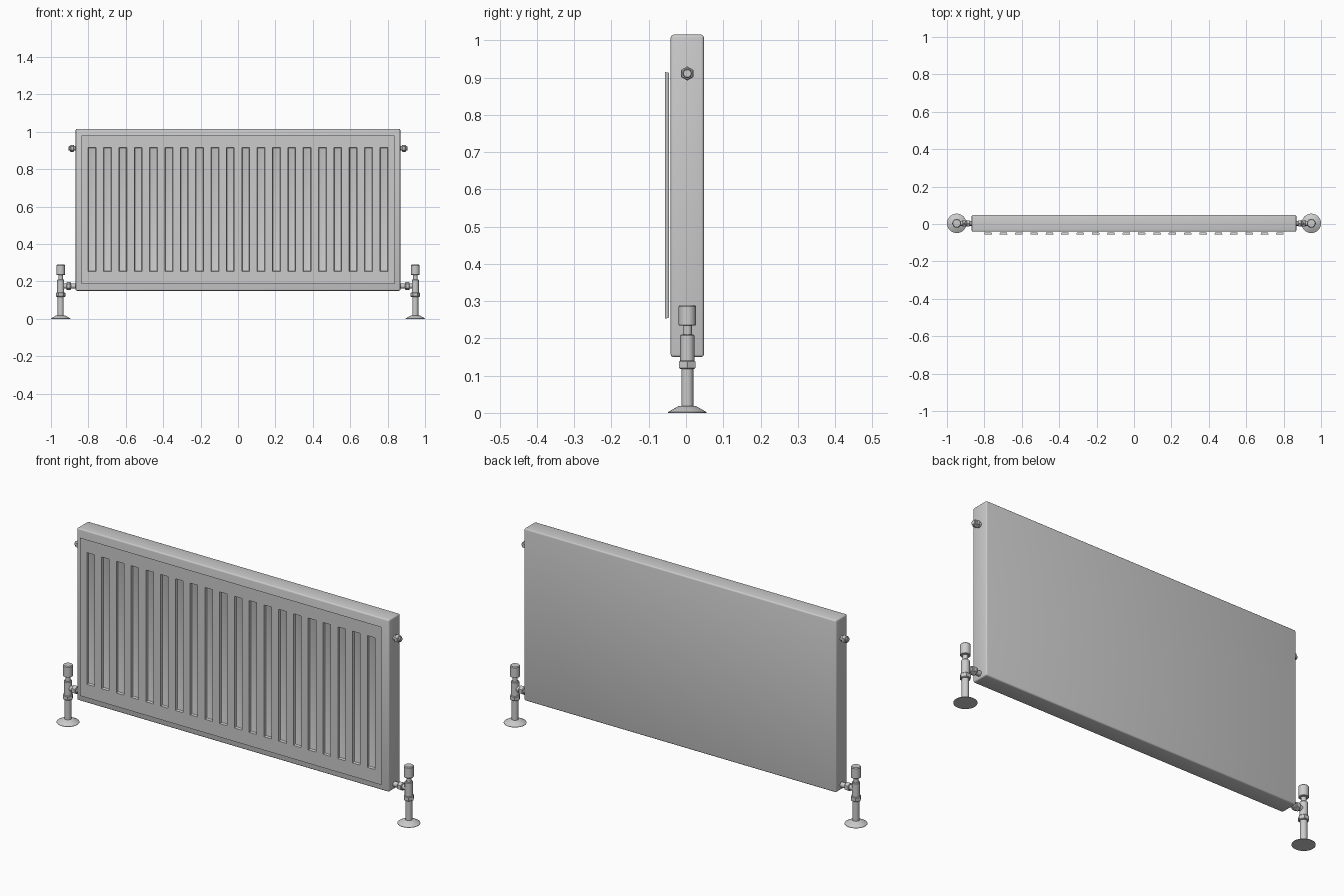
import bpy, bmesh, math
from mathutils import Matrix, Vector

if "Cube" in bpy.data.objects:
    bpy.data.objects.remove(bpy.data.objects["Cube"])

YC = 0.0035  # centre line of body and valves


def finish(bm, name, smooth=True):
    me = bpy.data.meshes.new(name)
    bm.to_mesh(me)
    bm.free()
    if smooth:
        me.shade_smooth()
        me.set_sharp_from_angle(angle=math.radians(30))
    ob = bpy.data.objects.new(name, me)
    bpy.context.collection.objects.link(ob)
    return ob


def lathe(name, profile, origin, axis=(0, 0, 1), sides=24):
    """Closed solid of revolution from (radius, height) pairs."""
    bm = bmesh.new()
    rings = [[bm.verts.new((r * math.cos(2 * math.pi * i / sides),
                            r * math.sin(2 * math.pi * i / sides), h))
              for i in range(sides)] for r, h in profile]
    for a, b in zip(rings, rings[1:]):
        for i in range(sides):
            j = (i + 1) % sides
            bm.faces.new((a[i], a[j], b[j], b[i]))
    bm.faces.new(rings[0][::-1])
    bm.faces.new(rings[-1])
    rot = Vector((0, 0, 1)).rotation_difference(Vector(axis)).to_matrix().to_4x4()
    bm.transform(Matrix.Translation(origin) @ rot)
    return finish(bm, name)


# radiator body
bm = bmesh.new()
bmesh.ops.create_cube(bm, size=1)
bm.transform(Matrix.Translation((0, YC, 0.5825)) @ Matrix.Diagonal((1.736, 0.089, 0.865, 1)))
bmesh.ops.bevel(bm, geom=bm.edges[:], offset=0.007, segments=3, profile=0.5, affect='EDGES')
finish(bm, "radiator_body")

# front sheet with pressed vertical channels
N, W = 20, 0.042
xs = [-0.838]
for i in range(N):
    c = -0.78 + 1.56 * i / (N - 1)
    xs += [c - W / 2, c + W / 2]
xs.append(0.838)
zs = [0.185, 0.253, 0.915, 0.98]
bm = bmesh.new()
grid = [[bm.verts.new((x, -0.057, z)) for z in zs] for x in xs]
channels = []
for i in range(len(xs) - 1):
    for k in range(3):
        f = bm.faces.new((grid[i][k], grid[i + 1][k], grid[i + 1][k + 1], grid[i][k + 1]))
        if k == 1 and i % 2 == 1:
            channels.append(f)
bm.normal_update()
bmesh.ops.inset_individual(bm, faces=channels, thickness=0.003, depth=-0.012)
floor_edges = list({e for f in channels for e in f.edges})
bmesh.ops.bevel(bm, geom=floor_edges, offset=0.003, segments=2, profile=0.5, affect='EDGES')
finish(bm, "front_panel")

# pipes, valves and plugs on both ends
for s, side in ((-1, "left"), (1, "right")):
    foot = (s * 0.948, YC, 0)
    lathe(f"floor_collar_{side}", [(0.052, 0), (0.052, 0.002), (0.024, 0.018), (0.018, 0.019)], foot, sides=32)
    lathe(f"supply_pipe_{side}", [(0.016, 0.01), (0.016, 0.125)], foot)
    lathe(f"pipe_nut_{side}", [(0.022, 0.118), (0.025, 0.121), (0.025, 0.138), (0.022, 0.141)], foot, sides=6)
    lathe(f"valve_body_{side}", [(0.017, 0.138), (0.019, 0.141), (0.019, 0.208), (0.017, 0.21)], foot)
    lathe(f"valve_neck_{side}", [(0.012, 0.207), (0.012, 0.237)], foot)
    lathe(f"valve_cap_{side}", [(0.021, 0.234), (0.023, 0.236), (0.023, 0.286), (0.02, 0.29)], foot)
    # horizontal connection into the body
    tail = (s * 0.86, YC, 0.175)
    lathe(f"valve_tail_{side}", [(0.013, 0), (0.013, 0.085)], tail, (s, 0, 0))
    lathe(f"tail_nut_{side}", [(0.018, 0.034), (0.021, 0.037), (0.021, 0.055), (0.018, 0.058)],
          tail, (s, 0, 0), sides=6)
    # bleed plug
    plug = (s * 0.86, YC, 0.911)
    lathe(f"plug_stem_{side}", [(0.012, 0), (0.012, 0.043), (0.010, 0.045)], plug, (s, 0, 0))
    lathe(f"plug_nut_{side}", [(0.016, 0.017), (0.019, 0.02), (0.019, 0.034), (0.016, 0.037)],
          plug, (s, 0, 0), sides=6)
